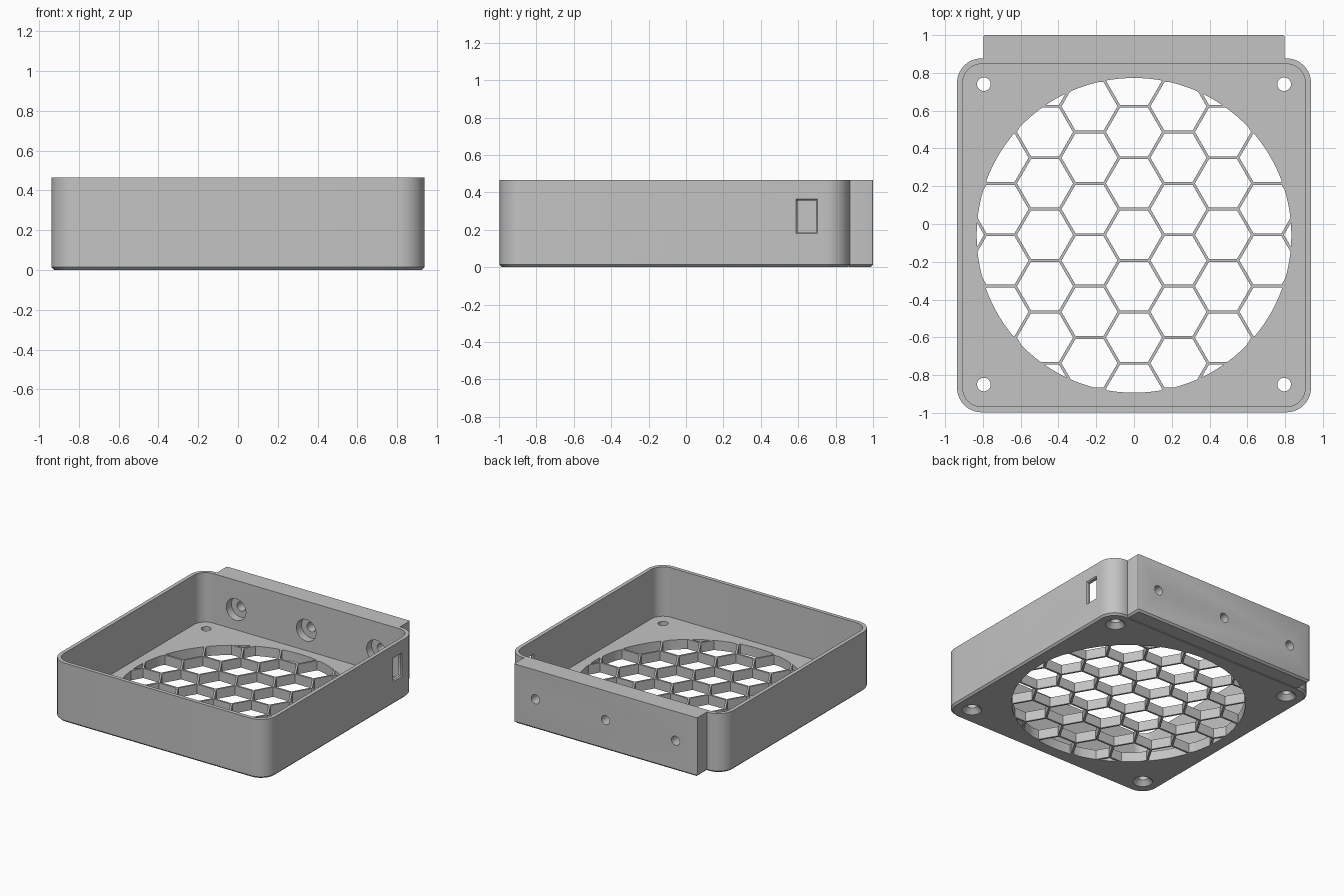
import bpy, bmesh, math
from mathutils import Matrix, Vector

if "Cube" in bpy.data.objects:
    bpy.data.objects.remove(bpy.data.objects["Cube"], do_unlink=True)

HEIGHT, FLOOR, WALL, CHAMFER = 0.465, 0.076, 0.03, 0.014
CY = -0.06            # centre of the square frame in y
HALF = 0.937          # half width of the square frame
PITCH, BAR = 0.272, 0.015

grey = bpy.data.materials.new("matte grey")
grey.use_nodes = True
grey.diffuse_color = (0.55, 0.55, 0.55, 1)
grey.node_tree.nodes["Principled BSDF"].inputs["Base Color"].default_value = (0.55, 0.55, 0.55, 1)


def rounded_rect(hx, hy, r, steps=10):
    pts = []
    for q, (sx, sy) in enumerate([(1, 1), (-1, 1), (-1, -1), (1, -1)]):
        for i in range(steps + 1):
            a = math.pi / 2 * (q + i / steps)
            pts.append((sx * (hx - r) + r * math.cos(a), sy * (hy - r) + r * math.sin(a)))
    return pts


def circle(r, n=32, turn=0.0):
    return [(r * math.cos(turn + math.tau * i / n), r * math.sin(turn + math.tau * i / n))
            for i in range(n)]


def loft(bm, rings, place=Matrix()):
    """Closed solid through (height, outline) rings."""
    loops = [[bm.verts.new(place @ Vector((x, y, z))) for x, y in pts] for z, pts in rings]
    for a, b in zip(loops, loops[1:]):
        for i in range(len(a)):
            j = (i + 1) % len(a)
            bm.faces.new((a[i], a[j], b[j], b[i]))
    bm.faces.new(loops[0][::-1])
    bm.faces.new(loops[-1])


def finish(name, bm):
    bmesh.ops.recalc_face_normals(bm, faces=bm.faces)
    mesh = bpy.data.meshes.new(name)
    bm.to_mesh(mesh)
    bm.free()
    mesh.materials.append(grey)
    obj = bpy.data.objects.new(name, mesh)
    bpy.context.collection.objects.link(obj)
    return obj


def solid(name, rings, place=Matrix()):
    bm = bmesh.new()
    loft(bm, rings, place)
    return finish(name, bm)


def combine(target, tool, operation):
    mod = target.modifiers.new(operation, "BOOLEAN")
    mod.operation, mod.solver, mod.object = operation, "EXACT", tool
    bpy.context.view_layer.objects.active = target
    bpy.ops.object.modifier_apply(modifier=mod.name)
    bpy.data.objects.remove(tool, do_unlink=True)


# Square tray with rounded corners and a chamfered underside
centre = Matrix.Translation((0, CY, 0))
frame = solid("fan_frame", [
    (0, rounded_rect(HALF - CHAMFER, HALF - CHAMFER, 0.13 - CHAMFER)),
    (CHAMFER, rounded_rect(HALF, HALF, 0.13)),
    (HEIGHT, rounded_rect(HALF, HALF, 0.13))], centre)

# Mounting block along the back
block_place = Matrix.Translation((0, 0.93, 0))
block = solid("mounting_block", [
    (0, rounded_rect(0.797 - CHAMFER, 0.07 - CHAMFER, 0.004, 3)),
    (CHAMFER, rounded_rect(0.797, 0.07, 0.01, 3)),
    (HEIGHT, rounded_rect(0.797, 0.07, 0.01, 3))], block_place)
combine(frame, block, "UNION")

# Hollow interior
inner = rounded_rect(HALF - WALL, HALF - WALL, 0.1)
combine(frame, solid("interior_cutter", [(FLOOR, inner), (HEIGHT + 0.1, inner)], centre), "DIFFERENCE")

# Honeycomb grille: hexagon cells trimmed to a round opening
bm = bmesh.new()
cell = circle((PITCH - BAR) / math.sqrt(3), 6)
for col in range(-4, 5):
    for row in range(-4, 5):
        x = col * PITCH * math.sqrt(3) / 2
        y = (row + 0.5 * (col % 2)) * PITCH
        if math.hypot(x, y) < 1.0:
            loft(bm, [(-0.05, cell), (0.2, cell)], Matrix.Translation((x, CY + 0.003, 0)) @ Matrix.Translation((0, y, 0)))
cells = finish("cell_cutter", bm)
opening = circle(0.833, 128)
combine(cells, solid("round_trim", [(-0.03, opening), (0.15, opening)], centre), "INTERSECT")
combine(frame, cells, "DIFFERENCE")

# Corner screw holes, countersunk from below
bm = bmesh.new()
for sx in (-1, 1):
    for sy in (-1, 1):
        loft(bm, [(-0.02, circle(0.09)), (0.035, circle(0.036)), (0.2, circle(0.036))],
             Matrix.Translation((sx * 0.795, CY + 0.005 + sy * 0.795, 0)))
combine(frame, finish("screw_cutter", bm), "DIFFERENCE")

# Counterbored holes through the mounting block
bm = bmesh.new()
for x in (-0.61, 0, 0.61):
    loft(bm, [(-0.1, circle(0.036)), (0.09, circle(0.036)), (0.09, circle(0.085)), (0.25, circle(0.085))],
         Matrix.Translation((x, 1, 0.235)) @ Matrix.Rotation(math.pi / 2, 4, "X"))
combine(frame, finish("bolt_cutter", bm), "DIFFERENCE")

# Cable window in the left wall
window = solid("window_cutter", [
    (-0.1, rounded_rect(0.085, 0.05, 0.002, 2)),
    (-0.01, rounded_rect(0.085, 0.05, 0.002, 2)),
    (0.01, rounded_rect(0.1, 0.065, 0.002, 2))],
    Matrix.Translation((HALF, 0.645, 0.272)) @ Matrix.Rotation(math.pi / 2, 4, "Y"))
combine(frame, window, "DIFFERENCE")

# Smooth corners, crisp edges
bpy.ops.object.select_all(action="DESELECT")
frame.select_set(True)
bpy.context.view_layer.objects.active = frame
bpy.ops.object.shade_smooth_by_angle(angle=math.radians(30))
